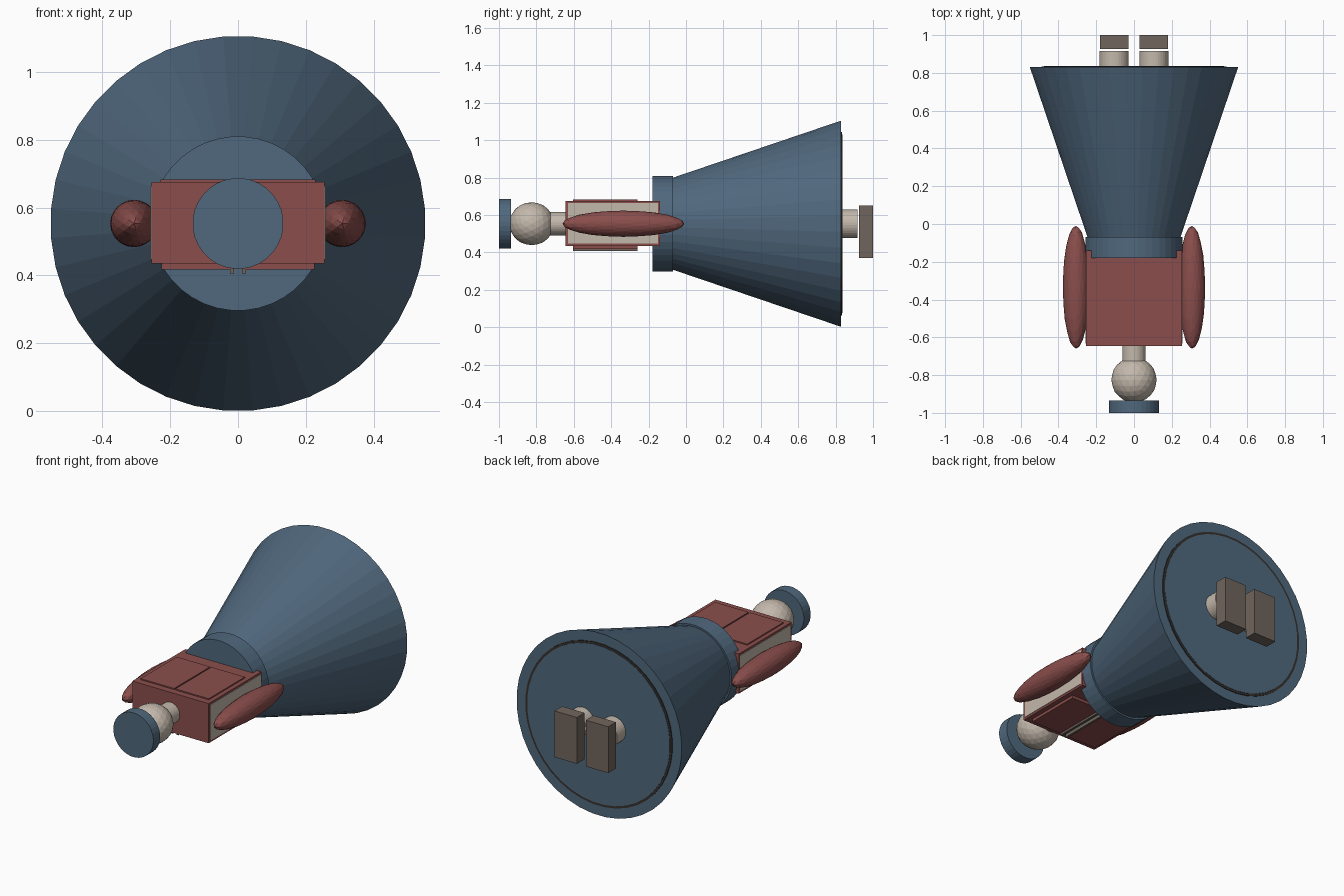
import bpy, bmesh, math
from mathutils import Matrix

cube = bpy.data.objects.get("Cube")
if cube:
    bpy.data.objects.remove(cube, do_unlink=True)

AXIS_Z = 0.553
TURN = Matrix.Rotation(math.radians(90), 4, 'X')


def make_material(name, rgb):
    m = bpy.data.materials.new(name)
    m.use_nodes = True
    col = (*rgb, 1)
    m.diffuse_color = col
    m.node_tree.nodes["Principled BSDF"].inputs["Base Color"].default_value = col
    return m


blue = make_material("slate blue", (0.08, 0.138, 0.205))
red = make_material("brick red", (0.254, 0.076, 0.072))
beige = make_material("pale beige", (0.55, 0.48, 0.41))
brown = make_material("grey brown", (0.162, 0.13, 0.109))
dark = make_material("dark trim", (0.035, 0.03, 0.026))


def finish(name, bm, mat):
    bmesh.ops.recalc_face_normals(bm, faces=bm.faces)
    me = bpy.data.meshes.new(name)
    bm.to_mesh(me)
    bm.free()
    me.materials.append(mat)
    ob = bpy.data.objects.new(name, me)
    bpy.context.collection.objects.link(ob)
    return ob


def box(name, mat, x, y, z):
    """Box from (min, max) pairs."""
    bm = bmesh.new()
    spans = (x, y, z)
    size = Matrix.Diagonal([b - a for a, b in spans] + [1])
    mid = Matrix.Translation([(a + b) / 2 for a, b in spans])
    bmesh.ops.create_cube(bm, size=1, matrix=mid @ size)
    return finish(name, bm, mat)


def drum(name, mat, y0, y1, r0, r1, x=0, sides=32, z=AXIS_Z):
    """Cylinder or cone lying along y."""
    bm = bmesh.new()
    place = (Matrix.Translation((x, (y0 + y1) / 2, z)) @ TURN
             @ Matrix.Rotation(math.pi / sides, 4, 'Z'))
    bmesh.ops.create_cone(bm, cap_ends=True, segments=sides, radius1=r1,
                          radius2=r0, depth=y1 - y0, matrix=place)
    return finish(name, bm, mat)


def ball(name, mat, x, y, radii):
    bm = bmesh.new()
    place = Matrix.Translation((x, y, AXIS_Z)) @ Matrix.Diagonal((*radii, 1)) @ TURN
    bmesh.ops.create_icosphere(bm, subdivisions=3, radius=1, matrix=place)
    return finish(name, bm, mat)


# Skirt, waist and base trim
drum("skirt", blue, -0.075, 0.83, 0.245, 0.553, sides=40)
drum("waist_band", blue, -0.18, -0.07, 0.257, 0.257, sides=40)
drum("base_trim", dark, 0.82, 0.834, 0.492, 0.492, sides=40)
drum("base_disc", blue, 0.82, 0.836, 0.478, 0.478, sides=40)

# Torso with side insets, chest and back panels
box("torso", red, (-0.255, 0.255), (-0.645, -0.14), (0.435, 0.675))
for side, s in (("left", 1), ("right", -1)):
    def mirrored(a, b):
        return tuple(sorted((s * a, s * b)))

    box(side + "_side_inset", beige, mirrored(0.24, 0.258), (-0.632, -0.15), (0.447, 0.663))
    box(side + "_top_panel", red, mirrored(0.004, 0.228), (-0.605, -0.26), (0.66, 0.682))
    box(side + "_bottom_panel", red, mirrored(0.012, 0.225), (-0.605, -0.26), (0.418, 0.45))
    box(side + "_bottom_strip", brown, mirrored(0.012, 0.024), (-0.605, -0.26), (0.406, 0.43))
    # Arms, legs and feet
    ball(side + "_arm", red, s * 0.307, -0.335, (0.07, 0.325, 0.07))
    drum(side + "_leg", beige, 0.82, 0.917, 0.077, 0.077, x=s * 0.105)
    box(side + "_foot", brown, mirrored(0.03, 0.18), (0.926, 1.0), (0.37, 0.65))
box("bottom_seam", beige, (-0.012, 0.012), (-0.605, -0.26), (0.425, 0.45))

# Neck, head and hat
drum("neck", beige, -0.74, -0.63, 0.062, 0.062)
ball("head", beige, 0, -0.825, (0.12, 0.12, 0.115))
drum("hat", blue, -1.0, -0.935, 0.134, 0.134)
